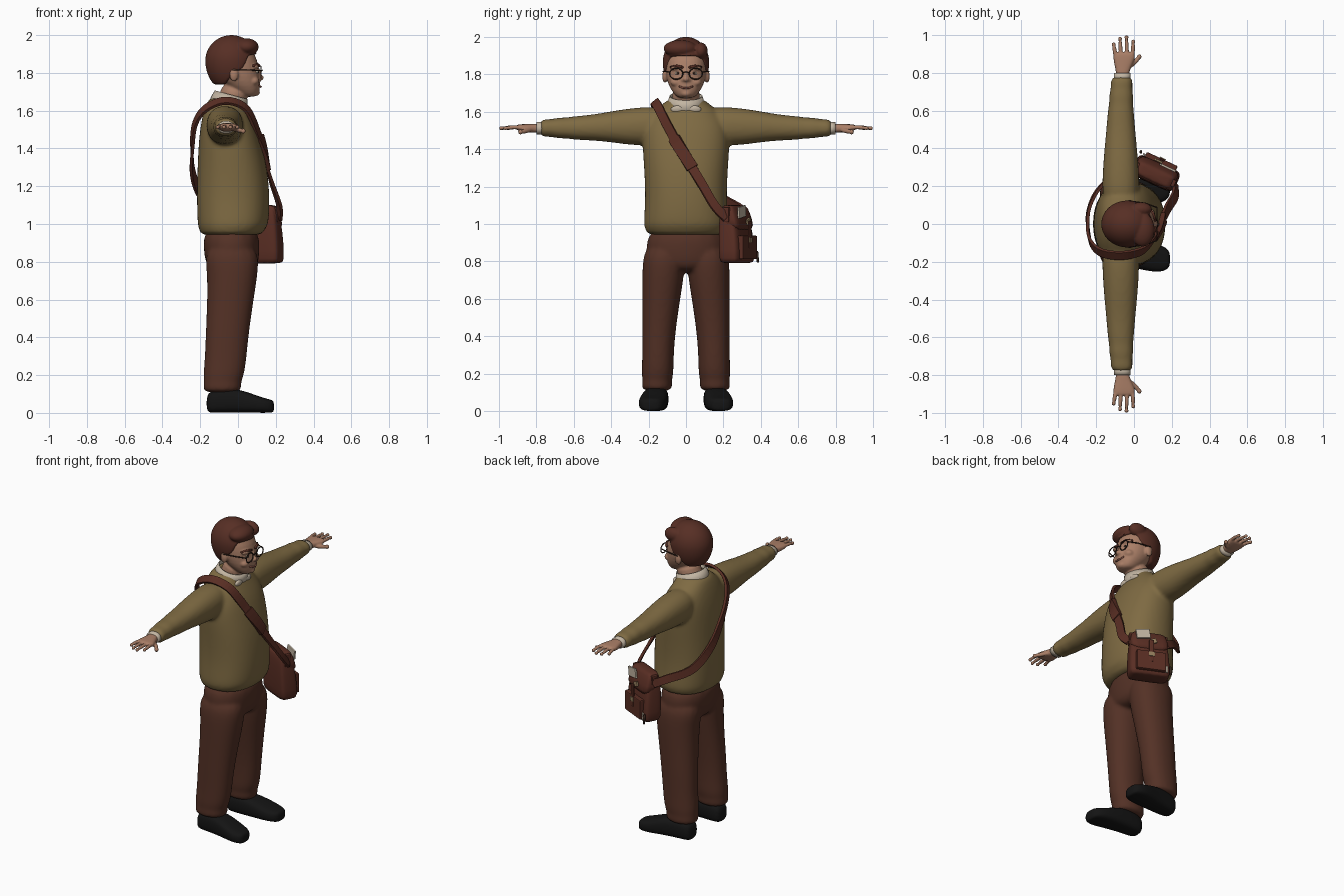
import bpy, bmesh, math
from mathutils import Vector, Matrix
from mathutils.bvhtree import BVHTree

cube = bpy.data.objects.get("Cube")
if cube:
    bpy.data.objects.remove(cube, do_unlink=True)


def material(name, r, g, b):
    m = bpy.data.materials.new(name)
    m.use_nodes = True
    m.diffuse_color = (r, g, b, 1)
    node = m.node_tree.nodes["Principled BSDF"]
    node.inputs["Base Color"].default_value = (r, g, b, 1)
    node.inputs["Roughness"].default_value = 0.9
    return m


SKIN = material("skin", .40, .21, .135)
LIPS = material("lips", .27, .10, .07)
HAIR = material("hair brown", .095, .028, .018)
WOOL = material("olive wool", .21, .145, .055)
CLOTH = material("trouser brown", .088, .031, .019)
BLACK = material("shoe black", .007, .007, .007)
CREAM = material("cream", .54, .46, .36)
LEATHER = material("bag leather", .10, .027, .017)
DARK = material("dark frame", .035, .018, .012)
BRASS = material("dull brass", .30, .21, .11)


def loft(bm, rings, axis="z", n=16, e=2.2, side=1, caps=True):
    """Superellipse rings (position, centre a, centre b, radius a, radius b) along an axis."""
    loops = []
    for t, a, b, ra, rb in rings:
        loop = []
        for i in range(n):
            c, s = math.cos(math.tau * i / n), math.sin(math.tau * i / n)
            u = a + ra * math.copysign(abs(c) ** (2 / e), c)
            v = b + rb * math.copysign(abs(s) ** (2 / e), s)
            x, y, z = {"z": (u, v, t), "y": (u, t, v), "x": (t, u, v)}[axis]
            loop.append(bm.verts.new((x, y * side, z)))
        loops.append(loop)
    for p, q in zip(loops, loops[1:]):
        for i in range(n):
            bm.faces.new((p[i], p[i - 1], q[i - 1], q[i]))
    if caps:
        bm.faces.new(loops[0])
        bm.faces.new(loops[-1])


def ball(bm, centre, radii, seg=20):
    m = Matrix.Translation(centre) @ Matrix.Diagonal((*radii, 1))
    return bmesh.ops.create_uvsphere(bm, u_segments=seg, v_segments=seg // 2 + 4, radius=1, matrix=m)["verts"]


def box(bm, centre, size, turn=0):
    m = Matrix.Translation(centre) @ Matrix.Rotation(turn, 4, "Y") @ Matrix.Diagonal((*size, 1))
    bmesh.ops.create_cube(bm, size=1, matrix=m)


def tube(bm, points, radius, ref, n=8):
    """Round rod through points, with ball ends."""
    pts = [Vector(p) for p in points]
    loops = []
    for i, p in enumerate(pts):
        t = (pts[min(i + 1, len(pts) - 1)] - pts[max(i - 1, 0)]).normalized()
        a = Vector(ref).cross(t).normalized()
        b = t.cross(a)
        loops.append([bm.verts.new(p + radius * (a * math.cos(math.tau * k / n) + b * math.sin(math.tau * k / n)))
                      for k in range(n)])
    for p, q in zip(loops, loops[1:]):
        for k in range(n):
            bm.faces.new((p[k], p[k - 1], q[k - 1], q[k]))
    bm.faces.new(loops[0])
    bm.faces.new(loops[-1])
    for p in (pts[0], pts[-1]):
        ball(bm, p, (radius,) * 3, 10)


def finish(bm, name, mat, sub=0, voxel=0, smooth=0, bevel=0, solid=0, matrix=None):
    bmesh.ops.recalc_face_normals(bm, faces=bm.faces[:])
    for f in bm.faces:
        f.smooth = not bevel
    mesh = bpy.data.meshes.new(name)
    bm.to_mesh(mesh)
    bm.free()
    mesh.materials.append(mat)
    ob = bpy.data.objects.new(name, mesh)
    bpy.context.collection.objects.link(ob)
    if matrix:
        ob.matrix_world = matrix
    if sub:
        m = ob.modifiers.new("subdivide", "SUBSURF")
        m.levels = m.render_levels = sub
    if voxel:
        m = ob.modifiers.new("blend", "REMESH")
        m.mode, m.voxel_size, m.use_smooth_shade = "VOXEL", voxel, True
    if smooth:
        m = ob.modifiers.new("soften", "SMOOTH")
        m.factor, m.iterations = 0.5, smooth
    if solid:
        ob.modifiers.new("thickness", "SOLIDIFY").thickness = solid
    if bevel:
        m = ob.modifiers.new("round", "BEVEL")
        m.width, m.segments = bevel, 2
    return ob


# Sweater: torso and sleeves blended together
bm = bmesh.new()
loft(bm, [(.935, -.035, 0, .165, .212), (.965, -.033, 0, .172, .216), (.985, -.028, 0, .188, .23),
          (1.04, -.025, 0, .194, .228), (1.15, -.025, 0, .197, .221), (1.3, -.03, 0, .188, .228),
          (1.42, -.042, 0, .17, .238), (1.52, -.052, 0, .15, .235), (1.6, -.065, 0, .118, .185),
          (1.645, -.068, 0, .098, .12), (1.675, -.06, 0, .085, .09)], e=2.3)
for s in (1, -1):
    loft(bm, [(.08, -.07, 1.53, .1, .1), (.25, -.07, 1.52, .1, .108), (.4, -.07, 1.52, .088, .084),
              (.5, -.07, 1.515, .078, .07), (.6, -.07, 1.513, .07, .064), (.64, -.068, 1.513, .064, .056),
              (.68, -.068, 1.513, .066, .058), (.72, -.066, 1.513, .057, .047), (.75, -.065, 1.513, .061, .05),
              (.785, -.064, 1.512, .052, .04)], "y", side=s)
sweater = finish(bm, "sweater", WOOL, sub=2, voxel=.011, smooth=6)

# Trousers: hips and two legs
bm = bmesh.new()
loft(bm, [(1, -.035, 0, .15, .2), (.86, -.035, 0, .152, .222), (.78, -.03, 0, .14, .2), (.74, -.03, 0, .1, .11)])
for s in (1, -1):
    loft(bm, [(.9, -.035, .115, .15, .112), (.75, -.028, .12, .138, .116), (.6, -.04, .132, .125, .103),
              (.42, -.057, .146, .116, .09), (.28, -.066, .15, .112, .085), (.2, -.076, .152, .11, .087),
              (.165, -.082, .154, .1, .079), (.135, -.083, .155, .103, .084), (.105, -.085, .155, .096, .076)],
         side=s)
finish(bm, "trousers", CLOTH, sub=2, voxel=.011, smooth=5)

# Shoes, shirt cuffs and hands
for s, label in ((1, "left"), (-1, "right")):
    bm = bmesh.new()
    loft(bm, [(-.168, .155, .05, .045, .048), (-.13, .155, .062, .062, .062), (-.03, .16, .066, .068, .066),
              (.05, .17, .056, .074, .056), (.12, .18, .042, .077, .042), (.17, .185, .036, .062, .036),
              (.192, .187, .033, .035, .03)], "x", e=3, side=s)
    finish(bm, label + "_shoe", BLACK, sub=2)

    bm = bmesh.new()
    loft(bm, [(.76, -.063, 1.512, .044, .034), (.8, -.062, 1.512, .044, .033)], "y", n=24, side=s)
    finish(bm, label + "_shirt_cuff", CREAM)

    bm = bmesh.new()
    loft(bm, [(.77, -.062, 1.512, .034, .026), (.81, -.06, 1.512, .036, .024), (.85, -.055, 1.512, .052, .023),
              (.89, -.052, 1.515, .06, .018), (.91, -.052, 1.516, .054, .013)], "y", e=2.6, side=s)
    for base, tip, end in ((-.097, -.108, .95), (-.068, -.074, .98), (-.037, -.04, .988), (-.007, -.004, .965)):
        tube(bm, [(base, s * .88, 1.515), ((base + tip) / 2, s * .92, 1.518), (tip, s * end, 1.512)], .012, (0, 0, 1))
    tube(bm, [(-.035, s * .825, 1.505), (.005, s * .855, 1.497), (.028, s * .885, 1.492)], .014, (0, 0, 1))
    finish(bm, label + "_hand", SKIN, sub=1, voxel=.005, smooth=3)

# Head with neck, nose, ears and cheeks
bm = bmesh.new()
loft(bm, [(1.672, .06, 0, .035, .04), (1.69, .053, 0, .058, .062), (1.73, .031, 0, .09, .09),
          (1.78, .002, 0, .116, .108), (1.84, -.01, 0, .122, .113), (1.9, -.02, 0, .113, .108),
          (1.95, -.03, 0, .085, .08), (1.97, -.03, 0, .05, .05)])
tube(bm, [(-.06, 0, 1.57), (-.03, 0, 1.66), (-.005, 0, 1.74)], .075, (0, 1, 0), 20)
ball(bm, (.118, 0, 1.775), (.02, .018, .016))
ball(bm, (.107, 0, 1.797), (.016, .012, .03))
ball(bm, (.095, 0, 1.698), (.022, .03, .02))
for s in (1, -1):
    ball(bm, (-.022, s * .113, 1.79), (.024, .014, .036))
    ball(bm, (.083, s * .052, 1.757), (.03, .032, .024))
    ball(bm, (.088, s * .045, 1.833), (.024, .04, .014))
    ball(bm, (.112, s * .016, 1.77), (.014, .01, .01))
finish(bm, "head", SKIN, sub=1, voxel=.006, smooth=4)

# Hair cap cut along a hairline, with a swept fringe
HAIRLINE = [(-.3, 1.735), (-.065, 1.74), (-.04, 1.78), (.03, 1.83), (.055, 1.895), (.3, 1.91)]


def hairline(x):
    for (x0, z0), (x1, z1) in zip(HAIRLINE, HAIRLINE[1:]):
        if x <= x1:
            return z0 + (z1 - z0) * (x - x0) / (x1 - x0)


bm = bmesh.new()
for v in ball(bm, (0, 0, 0), (1, 1, 1), 56):
    z = 1.865 + v.co.z * (.135 if v.co.z > 0 else .17)
    x = -.035 + .138 * v.co.x
    v.co = (x, .124 * v.co.y, max(z, hairline(x)))
ball(bm, (.045, -.03, 1.937), (.064, .09, .046), 32)
ball(bm, (.035, .078, 1.925), (.06, .038, .045), 24)
finish(bm, "hair", HAIR, voxel=.006, smooth=3)

bm = bmesh.new()
for s in (1, -1):
    tube(bm, [(.112, s * .02, 1.838), (.104, s * .05, 1.845), (.082, s * .08, 1.838)], .007, (0, 0, 1))
finish(bm, "eyebrows", HAIR)

# Eyes, mouth and spectacles
bm = bmesh.new()
for s in (1, -1):
    ball(bm, (.096, s * .045, 1.806), (.013, .015, .009))
finish(bm, "eyes", CREAM)
bm = bmesh.new()
for s in (1, -1):
    ball(bm, (.107, s * .045, 1.806), (.004, .007, .007))
finish(bm, "pupils", DARK)
bm = bmesh.new()
tube(bm, [(.109, -.034, 1.735), (.119, -.015, 1.727), (.121, 0, 1.726), (.119, .015, 1.727), (.109, .034, 1.735)],
     .005, (0, 0, 1))
finish(bm, "mouth", LIPS)

bm = bmesh.new()
for s in (1, -1):
    ring = [(.122, s * .052 + .035 * math.cos(math.tau * i / 28), 1.803 + .03 * math.sin(math.tau * i / 28))
            for i in range(29)]
    tube(bm, ring, .0035, (1, 0, 0), 6)
    tube(bm, [(.122, s * .087, 1.812), (.06, s * .11, 1.815), (-.025, s * .122, 1.815)], .0035, (0, 0, 1), 6)
tube(bm, [(.122, -.018, 1.808), (.128, 0, 1.814), (.122, .018, 1.808)], .0035, (0, 0, 1), 6)
finish(bm, "spectacles", DARK)

# Shirt collar, tipped forward, with two points
bm = bmesh.new()
loft(bm, [(-.045, 0, 0, .104, .104), (0, 0, 0, .1, .098), (.035, 0, 0, .09, .088)], n=32, e=2, caps=False)
for s in (1, -1):
    ball(bm, (.088, s * .045, -.016), (.014, .036, .022))
finish(bm, "shirt_collar", CREAM, solid=.008,
       matrix=Matrix.Translation((-.045, 0, 1.65)) @ Matrix.Rotation(math.radians(15), 4, "Y"))

# Satchel, turned to hang on the left hip; local +y points outward
BAG = Matrix.Translation((.115, .268, .79)) @ Matrix.Rotation(math.radians(-25), 4, "Z")
bm = bmesh.new()
loft(bm, [(0, 0, .005, .115, .05), (.012, 0, .005, .126, .062), (.12, 0, 0, .124, .062), (.22, 0, -.008, .116, .054),
          (.29, 0, -.015, .104, .04), (.3, 0, -.015, .09, .03)], n=24, e=5)
finish(bm, "satchel_body", LEATHER, sub=1, matrix=BAG)
bm = bmesh.new()
loft(bm, [(.165, 0, .012, .122, .057), (.24, 0, 0, .116, .054), (.3, 0, -.01, .106, .04), (.312, 0, -.012, .09, .028)],
     n=24, e=5)
finish(bm, "satchel_flap", LEATHER, sub=1, matrix=BAG)
bm = bmesh.new()
box(bm, (0, .066, .085), (.18, .035, .125))
box(bm, (0, .08, .15), (.03, .012, .15))
for x in (-.1, .1):
    box(bm, (x, -.008, .26), (.035, .04, .08))
finish(bm, "satchel_pocket_and_tabs", LEATHER, bevel=.006, matrix=BAG)
bm = bmesh.new()
box(bm, (0, .087, .125), (.036, .006, .028))
box(bm, (-.015, .066, .225), (.04, .012, .03), .4)
finish(bm, "satchel_buckles", BRASS, bevel=.002, matrix=BAG)
bm = bmesh.new()
box(bm, (.045, .054, .275), (.085, .012, .06), .15)
box(bm, (-.098, .066, .045), (.014, .008, .045))
finish(bm, "satchel_papers", CREAM, bevel=.002, matrix=BAG)
bm = bmesh.new()
tube(bm, [(-.118, .068, .06), (-.12, .072, .01)], .007, (0, 1, 0))
finish(bm, "satchel_tassel", DARK, matrix=BAG)

# Shoulder strap laid over the sweater
bpy.context.view_layer.update()
surface = BVHTree.FromObject(sweater, bpy.context.evaluated_depsgraph_get())
PATH = [Vector(p) for p in (
    (.215, .215, 1.03), (.215, .15, 1.1), (.175, .08, 1.22), (.13, -.015, 1.38), (.085, -.1, 1.53),
    (.03, -.145, 1.62), (-.07, -.165, 1.65), (-.17, -.15, 1.61), (-.225, -.1, 1.53), (-.24, -.02, 1.4),
    (-.235, .08, 1.26), (-.18, .19, 1.14), (-.06, .29, 1.08), (.015, .315, 1.04))]


def spline(pts, steps=6):
    ext = [2 * pts[0] - pts[1]] + pts + [2 * pts[-1] - pts[-2]]
    for a, b, c, d in zip(ext, ext[1:], ext[2:], ext[3:]):
        for k in range(steps):
            t = k / steps
            yield (2 * b + (c - a) * t + (2 * a - 5 * b + 4 * c - d) * t * t + (3 * b - a - 3 * c + d) * t ** 3) / 2
    yield pts[-1]


def ribbon(name, pts, width, thick, mat):
    bm, loops, stations = bmesh.new(), [], []
    for p in pts:
        core = Vector((-.04, 0, min(p.z, 1.45)))
        out = (p - core).normalized()
        hit = surface.ray_cast(core + out * .8, -out)[0]
        reach = max((p - core).length, (hit - core).length + .004 if hit else 0)
        stations.append((core + out * reach, out))
    for i, (p, out) in enumerate(stations):
        t = (stations[min(i + 1, len(stations) - 1)][0] - stations[max(i - 1, 0)][0]).normalized()
        across = t.cross(out).normalized()
        up = across.cross(t)
        loops.append([bm.verts.new(p + across * a * width / 2 + up * b * thick)
                      for a, b in ((-1, -.5), (1, -.5), (1, 1), (-1, 1))])
    for p, q in zip(loops, loops[1:]):
        for k in range(4):
            bm.faces.new((p[k], p[k - 1], q[k - 1], q[k]))
    bm.faces.new(loops[0])
    bm.faces.new(loops[-1])
    finish(bm, name, mat, bevel=.002)


smooth_path = list(spline(PATH))
ribbon("shoulder_strap", smooth_path, .05, .011, LEATHER)
ribbon("strap_adjuster", smooth_path[15:22], .064, .018, LEATHER)
